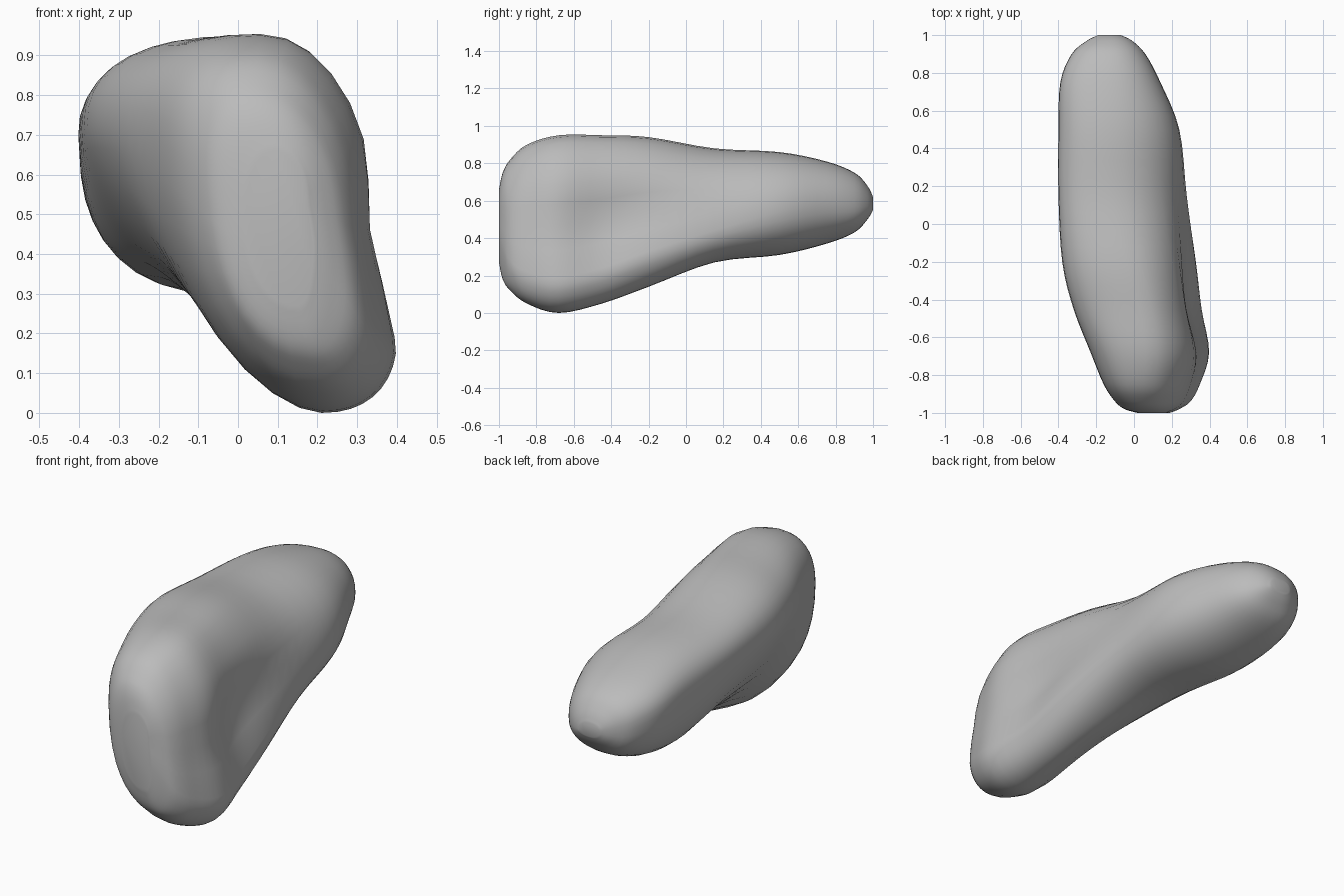
import bpy
import bmesh
from math import cos, sin, pi, exp
from mathutils import Vector

default_cube = bpy.data.objects.get("Cube")
if default_cube:
    bpy.data.objects.remove(default_cube, do_unlink=True)

SEGMENTS = 36
STEPS = 4

# Key sections in hundredths:
# y, left x, left z, top x, top z, right x, right z, bottom x, bottom z
KEYS = [
    (-100, 2, 48, 10, 66, 19, 44, 15, 27),
    (-98, -5, 54, 7, 75, 24, 38, 17, 18),
    (-94, -10, 60, 5, 82, 30, 28, 19, 12),
    (-85, -16, 66, 5, 90, 35, 22, 21, 5),
    (-68, -23, 70, 6, 95, 40, 19, 21, 0),
    (-45, -32, 72, 3, 95, 36, 24, 19, 5),
    (-20, -38, 72, -4, 94, 33, 33, 14, 14),
    (15, -40, 71, -12, 88, 28, 44, 4, 27),
    (50, -40, 68, -13, 86, 24, 54, -9, 31),
    (75, -39, 65, -13, 81, 14, 58, -15, 37),
    (90, -33, 61, -13, 75, 6, 57, -15, 43),
    (97, -25, 59, -13, 68, -1, 57, -13, 50),
    (100, -19, 59, -13, 62, -7, 57, -13, 55),
]


def smooth_between(a, b, c, d, t):
    """Catmull-Rom blend of four neighbouring key sections."""
    return [0.5 * (2 * q + (r - p) * t + (2 * p - 5 * q + 4 * r - s) * t ** 2
                   + (3 * q - p - 3 * r + s) * t ** 3) / 100
            for p, q, r, s in zip(a, b, c, d)]


def section_points(section):
    """Closed rounded outline touching the four extreme points of a section."""
    y, left_x, left_z, top_x, top_z, right_x, right_z, low_x, low_z = section
    points = []
    for i in range(SEGMENTS):
        angle = 2 * pi * i / SEGMENTS
        on_right, on_top = cos(angle) >= 0, sin(angle) >= 0
        # Boxy upper left, flattened slope at the lower left, round elsewhere
        if on_right:
            power = 0.95 if on_top else 0.88
        elif on_top:
            power = 0.82
        else:
            power = 0.85 + 0.55 * exp(-((y + 0.33) / 0.5) ** 2)
        across = abs(cos(angle)) ** power
        up = abs(sin(angle)) ** power
        mid_x = top_x if on_top else low_x
        mid_z = right_z if on_right else left_z
        x = mid_x + across * ((right_x if on_right else left_x) - mid_x)
        z = mid_z + up * ((top_z if on_top else low_z) - mid_z)
        # Long shallow hollow above the lower ridge on the +x side
        if on_right and on_top:
            x -= 0.075 * exp(-((up - 0.34) / 0.23) ** 2 - ((y + 0.43) / 0.4) ** 2)
        points.append(Vector((x, y, z)))
    return points


# Lofted body
sections = []
for k in range(len(KEYS) - 1):
    before, after = KEYS[max(k - 1, 0)], KEYS[min(k + 2, len(KEYS) - 1)]
    for step in range(STEPS):
        sections.append(smooth_between(before, KEYS[k], KEYS[k + 1], after, step / STEPS))
sections.append([value / 100 for value in KEYS[-1]])

bm = bmesh.new()
rings = [[bm.verts.new(p) for p in section_points(s)] for s in sections]
for ring, following in zip(rings, rings[1:]):
    for i in range(SEGMENTS):
        j = (i + 1) % SEGMENTS
        bm.faces.new((ring[i], ring[j], following[j], following[i]))
bm.faces.new(rings[0])
bm.faces.new(rings[-1])
bmesh.ops.recalc_face_normals(bm, faces=bm.faces)

mesh = bpy.data.meshes.new("lobed_body")
bm.to_mesh(mesh)
bm.free()
body = bpy.data.objects.new("lobed_body", mesh)
bpy.context.collection.objects.link(body)

# Plain grey surface
grey = bpy.data.materials.new("plain_grey")
grey.use_nodes = True
colour = (0.5, 0.5, 0.5, 1)
grey.diffuse_color = colour
grey.node_tree.nodes["Principled BSDF"].inputs["Base Color"].default_value = colour
mesh.materials.append(grey)

bpy.ops.object.select_all(action="DESELECT")
body.select_set(True)
bpy.context.view_layer.objects.active = body
bpy.ops.object.shade_smooth_by_angle(angle=pi / 5)
